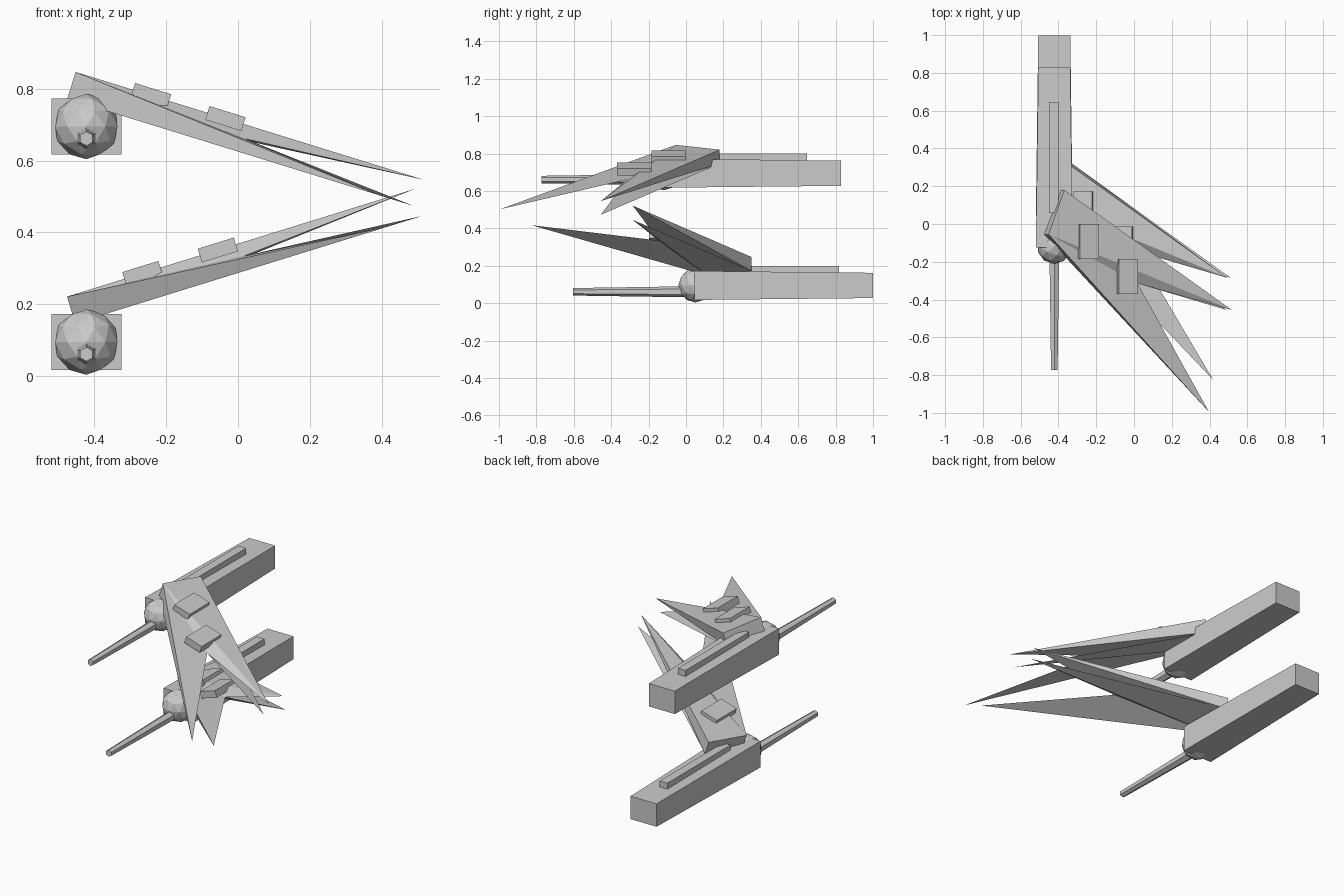
import bpy, bmesh, math
from mathutils import Matrix, Vector

if "Cube" in bpy.data.objects:
    bpy.data.objects.remove(bpy.data.objects["Cube"])

TILT = math.radians(17.2)


def finish(name, bm):
    bmesh.ops.recalc_face_normals(bm, faces=bm.faces)
    me = bpy.data.meshes.new(name)
    bm.to_mesh(me)
    bm.free()
    ob = bpy.data.objects.new(name, me)
    bpy.context.collection.objects.link(ob)
    return ob


def box(name, center, size, rot_y=0.0, back_scale=1.0):
    bm = bmesh.new()
    bmesh.ops.create_cube(bm, size=1)
    for v in bm.verts:
        if v.co.y > 0:
            v.co.x *= back_scale
            v.co.z *= back_scale
        v.co = Vector(a * b for a, b in zip(v.co, size))
    bm.transform(Matrix.Translation(center) @ Matrix.Rotation(rot_y, 4, 'Y'))
    return finish(name, bm)


def wing(name, origin, rot_y):
    # slab root, one long front spike, a split pair of rear spikes, shared notch
    bm = bmesh.new()
    pts = dict(T0=(0, 0, .078), B0=(0, 0, 0), T1=(.087, .235, .078), B1=(.087, .235, 0),
               RT=(1.015, -.4, .078), RB=(1.01, -.4, 0), F=(.913, -.94, 0), N=(.505, -.26, .04))
    v = {k: bm.verts.new(p) for k, p in pts.items()}
    for f in ("T0 T1 RT", "T0 RT N", "T0 N F", "T0 F B0", "T0 B0 B1 T1", "T1 B1 RT",
              "B1 N RT", "B1 RB N", "B0 RB B1", "B0 N RB", "B0 F N"):
        bm.faces.new([v[k] for k in f.split()])
    bm.transform(Matrix.Translation(origin) @ Matrix.Rotation(rot_y, 4, 'Y'))
    return finish(name, bm)


def assembly(prefix, dy, z, root, rot, pads):
    # engine housing, slightly narrower at the back
    box(prefix + "_engine_housing", (-.422, dy + .475, z), (.195, .953, .155), 0, .87)
    # raised strip on the housing
    box(prefix + "_top_strip", (-.425, dy + .475, z + .085), (.05, .59, .04))
    # faceted ball at the nose
    bm = bmesh.new()
    bmesh.ops.create_icosphere(bm, subdivisions=2, radius=.091)
    bm.transform(Matrix.Translation((-.422, dy + .003, z)))
    finish(prefix + "_nose_ball", bm)
    # six-sided tapered barrel
    bm = bmesh.new()
    bmesh.ops.create_cone(bm, cap_ends=True, segments=6, radius1=.03, radius2=.02, depth=.65)
    bm.transform(Matrix.Translation((-.422, dy - .325, z - .034)) @ Matrix.Rotation(math.pi / 2, 4, 'X'))
    finish(prefix + "_barrel", bm)
    # spiked wing and its two armour pads
    wing(prefix + "_wing", root, rot)
    for i, (px, py, pz) in enumerate(pads):
        box(f"{prefix}_wing_pad_{i + 1}", (px, py, pz), (.105, .185, .04), rot)


assembly("lower", .047, .095, (-.453, .115, .147), -TILT,
         [(-.266, .08, .286), (-.056, -.105, .351)])
assembly("upper", -.123, .695, (-.475, -.055, .772), TILT,
         [(-.242, -.092, .781), (-.035, -.277, .717)])
